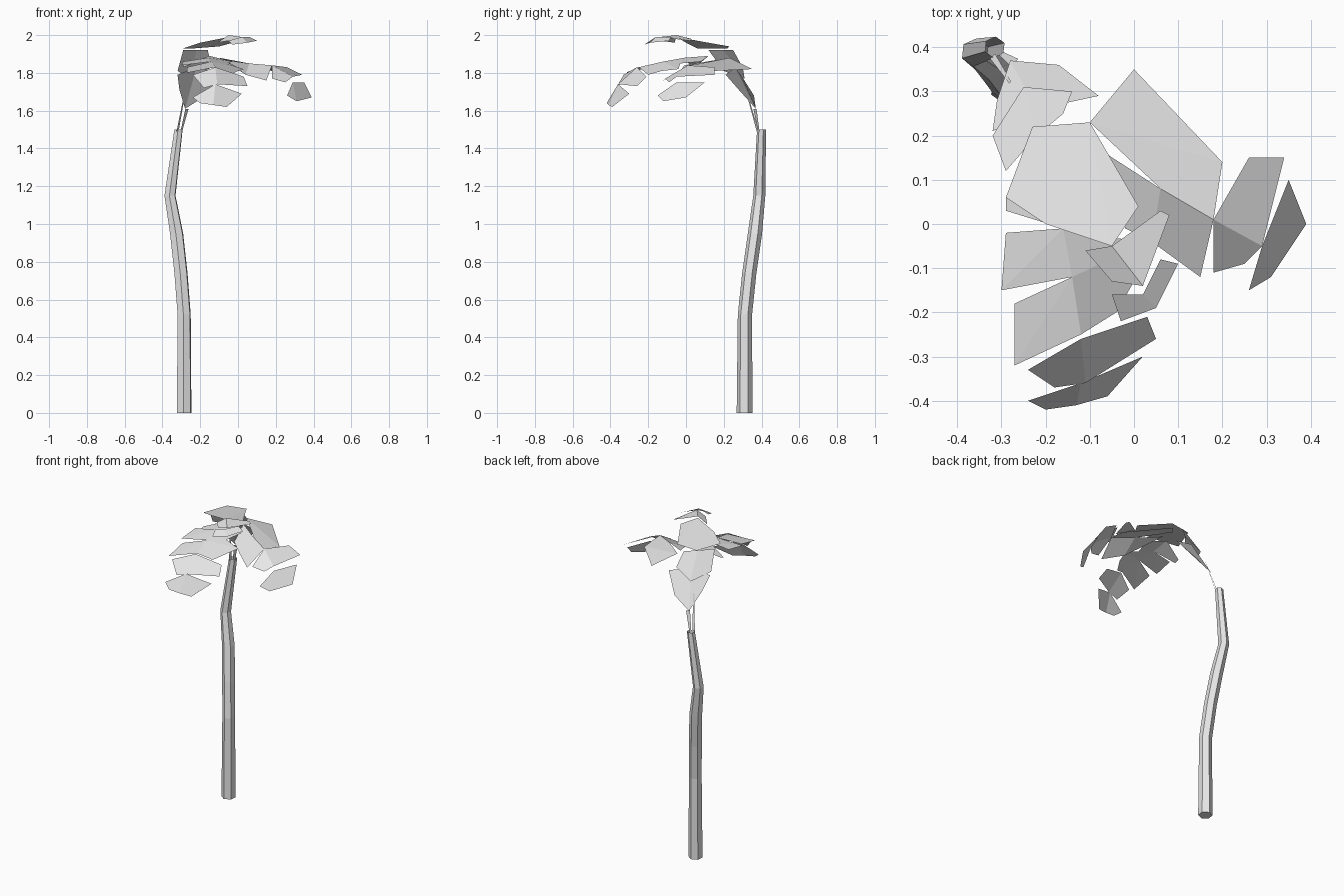
import bpy
import bmesh
import math
from mathutils import Vector

# Remove the default cube only
old = bpy.data.objects.get("Cube")
if old:
    bpy.data.objects.remove(old, do_unlink=True)

# Single plain grey material
grey = bpy.data.materials.new("pale_grey")
grey.use_nodes = True
colour = (0.8, 0.8, 0.8, 1)
grey.diffuse_color = colour
grey.node_tree.nodes["Principled BSDF"].inputs["Base Color"].default_value = colour

# Leaf points are in hundredths, measured from this height in the crown
CROWN = Vector((0, 0, 1.8))


def finish(bm, name):
    """Turn a bmesh into a flat shaded grey object."""
    mesh = bpy.data.meshes.new(name)
    bm.to_mesh(mesh)
    bm.free()
    mesh.materials.append(grey)
    obj = bpy.data.objects.new(name, mesh)
    bpy.context.scene.collection.objects.link(obj)
    return obj


def blade(name, fold, *points):
    """Folded leaf segment: the crease runs from the first point to point 'fold'."""
    bm = bmesh.new()
    verts = [bm.verts.new(CROWN + Vector(p) / 100) for p in points]
    bm.faces.new(verts[:fold + 1])
    bm.faces.new(verts[fold:] + verts[:1])
    # Leaf faces look upwards
    for face in bm.faces:
        face.normal_update()
        if face.normal.z < 0:
            face.normal_flip()
    return finish(bm, name)


def tube(name, path, sides=6):
    """Faceted tube through (x, y, z, radius) stations, closed at the bottom."""
    bm = bmesh.new()
    rings = []
    for x, y, z, radius in path:
        ring = []
        for i in range(sides):
            angle = math.tau * (i + 0.4) / sides
            offset = Vector((math.cos(angle), math.sin(angle), 0)) * radius
            ring.append(bm.verts.new(Vector((x, y, z)) + offset))
        rings.append(ring)
    for low, high in zip(rings, rings[1:]):
        for i in range(sides):
            j = (i + 1) % sides
            bm.faces.new((low[i], low[j], high[j], high[i]))
    bm.faces.new(rings[0][::-1])
    return finish(bm, name)


def ribbon(name, start, end, wide_start, wide_end):
    """Thin flat strip joining the stem to the crown."""
    bm = bmesh.new()
    across = Vector((0.7, 0.7, 0))
    a, b = Vector(start), Vector(end)
    corners = (a - across * wide_start, a + across * wide_start,
               b + across * wide_end, b - across * wide_end)
    bm.faces.new([bm.verts.new(c) for c in corners])
    return finish(bm, name)


# Curved six sided stem
tube("stem", [
    (-0.285, 0.31, 0, 0.042),
    (-0.285, 0.312, 0.52, 0.038),
    (-0.302, 0.335, 0.74, 0.038),
    (-0.325, 0.365, 0.95, 0.038),
    (-0.36, 0.388, 1.15, 0.032),
    (-0.315, 0.4, 1.5, 0.024),
])

# Slim shreds of leaf stalk above the stem
ribbon("stalk_strip_outer", (-0.32, 0.38, 1.49), (-0.28, 0.32, 1.7), 0.008, 0.003)
ribbon("stalk_strip_inner", (-0.3, 0.385, 1.49), (-0.27, 0.365, 1.61), 0.006, 0.012)

# Leaf hooding the top of the stem
blade("hood_leaf_upper", 3, (-22, 20, 12), (-29, 12, 12), (-32, 20, 1),
      (-25, 31, -3), (-14, 30, 3), (-16, 25, 12))
blade("hood_leaf_lower", 3, (-22, 26, 3), (-32, 21, -1), (-31, 28, -9),
      (-28, 37, -19), (-17, 36, -12), (-8, 29, -1))

# Topmost leaf, three segments
blade("top_leaf_base", 4, (-10, 23, 14), (-23, 22, 13), (-29, 6, 13),
      (-20, 0, 16), (-5, -5, 19), (1, 4, 17))
blade("top_leaf_middle", 3, (-5, -5, 20), (-11, -6, 16), (-5, -13, 17),
      (2, -14, 19), (8, 2, 17), (6, 3, 18))
blade("top_leaf_tip", 3, (2, -16, 19), (-5, -16, 17), (-3, -22, 15),
      (5, -19, 16), (10, -9, 17), (6, -8, 19))

# Leaf drooping to the left side
blade("left_leaf_base", 2, (-10, 23, 8), (0, 35, 2), (20, 14, 1),
      (18, 1, 4), (6, 8, 5))
blade("left_leaf_fold", 3, (6, 8, 5), (18, 1, 4), (15, -12, -4),
      (4, -4, -1), (-2, -1, 4), (-8, 17, 7))
blade("left_leaf_middle", 3, (18, 1, 4), (26, 15, 3), (34, 15, -1),
      (29, -5, -2), (25, -9, -5), (18, -11, -3))
blade("left_leaf_tip", 3, (29, -5, -5), (35, 10, -5), (39, 0, -13),
      (31, -12, -15), (26, -15, -12))

# Leaf drooping to the front: two segments on one side, one long fold on the other
blade("front_leaf_root", 3, (-15, 12, 9), (-29, 6, 4), (-29, 3, 3),
      (-16, -1, 8), (-6, -3, 5), (-3, 8, 6))
blade("front_leaf_fold", 3, (-14, -12, 6), (-16, -1, 8), (-6, -3, 5),
      (3, -4, 2), (0, -13, 1), (-4, -20, -1), (-12, -25, 3))
blade("front_leaf_base", 2, (-16, -1, 8), (-29, -2, 6), (-30, -15, 4),
      (-14, -12, 6))
blade("front_leaf_middle", 2, (-14, -12, 6), (-27, -18, 3), (-27, -32, 0),
      (-12, -25, 3))

# Drooping ends of the front leaf
blade("front_leaf_outer", 3, (-12, -26, 3), (-24, -33, -1), (-18, -37, -8),
      (-11, -36, -6), (5, -26, -7), (3, -21, -2))
blade("front_leaf_tip", 3, (-12, -36, -6), (-24, -40, -13), (-20, -42, -16),
      (-13, -41, -17), (-6, -39, -18), (2, -30, -11))
